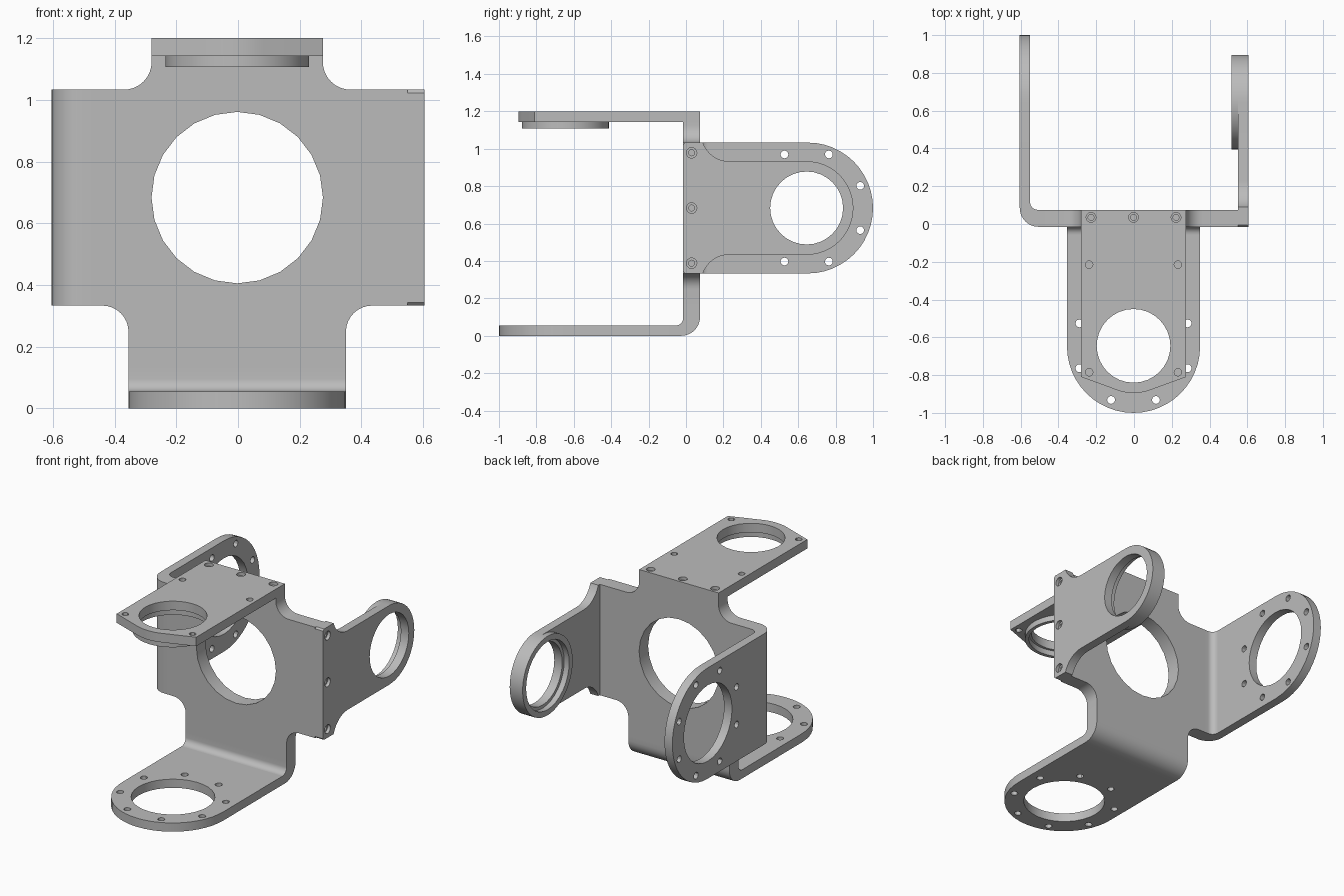
import bpy, bmesh
from math import sin, cos, radians
from mathutils import Matrix, Vector

cube = bpy.data.objects.get("Cube")
if cube:
    bpy.data.objects.remove(cube, do_unlink=True)

grey = bpy.data.materials.new("machined_grey")
grey.use_nodes = True
colour = (0.5, 0.5, 0.5, 1)
grey.diffuse_color = colour
grey.node_tree.nodes["Principled BSDF"].inputs["Base Color"].default_value = colour

X, Y, Z = Vector((1, 0, 0)), Vector((0, 1, 0)), Vector((0, 0, 1))


def arc(cu, cv, r, start, end, steps=8):
    angles = [radians(start + (end - start) * i / steps) for i in range(steps + 1)]
    return [(cu + r * cos(a), cv + r * sin(a)) for a in angles]


def circle(cu, cv, r, sides=32):
    return arc(cu, cv, r, 0, 360, sides)[:-1]


def slab(name, outline, holes, origin, u, v, depth):
    """Flat plate with holes, drawn in the u-v plane and thickened along u x v."""
    curve = bpy.data.curves.new(name + "_profile", 'CURVE')
    curve.dimensions = '2D'
    curve.fill_mode = 'BOTH'
    curve.extrude = depth / 2
    for loop in [outline] + holes:
        spline = curve.splines.new('POLY')
        spline.points.add(len(loop) - 1)
        for point, (a, b) in zip(spline.points, loop):
            point.co = (a, b, 0, 1)
        spline.use_cyclic_u = True
    temp = bpy.data.objects.new(name + "_profile", curve)
    bpy.context.collection.objects.link(temp)
    graph = bpy.context.evaluated_depsgraph_get()
    graph.update()
    mesh = bpy.data.meshes.new_from_object(temp.evaluated_get(graph))
    bpy.data.objects.remove(temp, do_unlink=True)

    w = u.cross(v)
    frame = Matrix((u, v, w)).transposed().to_4x4()
    frame.translation = Vector(origin) + w * depth / 2
    bm = bmesh.new()
    bm.from_mesh(mesh)
    bmesh.ops.remove_doubles(bm, verts=bm.verts, dist=0.0001)
    bm.transform(frame)
    bmesh.ops.recalc_face_normals(bm, faces=bm.faces)
    bm.to_mesh(mesh)
    bm.free()
    mesh.materials.clear()
    mesh.materials.append(grey)
    obj = bpy.data.objects.new(name, mesh)
    bpy.context.collection.objects.link(obj)
    bpy.ops.object.select_all(action='DESELECT')
    obj.select_set(True)
    bpy.context.view_layer.objects.active = obj
    bpy.ops.object.shade_smooth_by_angle(angle=radians(30))
    return obj


MID = 0.683     # height of the side arms' centre line
CX = -0.0025    # centre of the upper and lower tabs
PIVOT = 0.645   # distance of each arm's ring centre

# Cross-shaped back plate with filleted inner corners
cross = ([(-0.475, 0.333)] + arc(-0.44, 0.248, 0.085, 90, 0)
         + [(-0.355, 0.13), (0.35, 0.13)] + arc(0.435, 0.248, 0.085, 180, 90)
         + [(0.55, 0.333), (0.55, 1.033)] + arc(0.365, 1.123, 0.09, 270, 180)
         + [(0.275, 1.143), (-0.28, 1.143)] + arc(-0.37, 1.123, 0.09, 0, -90)
         + [(-0.475, 1.033)])
slab("back_plate", cross, [circle(CX, MID, 0.278, 24)], (0, 0.075, 0), X, Z, 0.09)

# Rounded bends joining the back plate to its folded arms
bend = (arc(0.1, 0.1, 0.1, 180, 270) + [(0.13, 0), (0.13, 0.055)]
        + arc(0.13, 0.095, 0.04, 270, 180) + [(0.09, 0.13), (0, 0.13)])
slab("lower_bend", bend, [], (0.35, 0.075, 0), -Y, Z, 0.705)
slab("right_bend", bend, [], (-0.605, -0.015, 1.033), Y, X, 0.7)


# Folded arms: round end, large bore and a ring of eight bolt holes
def folded_arm(name, start, half, origin, u, v):
    outline = ([(start, -half)] + arc(PIVOT, 0, half, -90, 90, 24)
               + [(start, half)])
    # the round end reaches one unit from the centre
    outline = [(a + (1 - PIVOT - half) if a > PIVOT else a, b) for a, b in outline]
    bolts = [circle(PIVOT + a, b, 0.021, 12)
             for a, b in arc(0, 0, 0.31, 22.5, 337.5, 7)]
    slab(name, outline, [circle(PIVOT, 0, 0.24)] + bolts, origin, u, v, 0.055)


folded_arm("lower_arm", 0.055, 0.3525, (CX, 0, 0), -Y, X)
folded_arm("right_arm", 0.115, 0.35, (-0.605, 0, MID), Y, Z)

# Bolted left arm with a narrowed waist
half_waist = [(-0.015, 0.34), (-0.005, 0.35), (0.09, 0.35)] + arc(0.23, 0.398, 0.148, 199, 270)
waist = (half_waist + arc(PIVOT, 0, 0.25, 90, -90, 24)
         + [(a, -b) for a, b in reversed(half_waist)])
left_screws = [(0.03, s * 0.295) for s in (-1, 0, 1)]
slab("left_arm", waist,
     [circle(PIVOT, 0, 0.195)] + [circle(a, b, 0.028, 16) for a, b in left_screws],
     (0.55, 0, MID), Y, Z, 0.055)
slab("left_bearing_ring", circle(PIVOT, 0, 0.25, 48), [circle(PIVOT, 0, 0.215)],
     (0.515, 0, MID), Y, Z, 0.035)

# Bolted upper arm with a shallow pointed end
upper = ([(-0.075, -0.2775), (0.81, -0.2775)] + arc(PIVOT, 0, 0.25, -20, 20)
         + [(0.81, 0.2775), (-0.075, 0.2775)])
upper_screws = [(-0.035, s * 0.225) for s in (-1, 0, 1)]
pin_holes = [circle(a, s * 0.235, 0.02, 12) for a in (0.215, 0.785) for s in (-1, 1)]
slab("upper_arm", upper,
     [circle(PIVOT, 0, 0.195)] + pin_holes
     + [circle(a, b, 0.026, 16) for a, b in upper_screws],
     (CX, 0, 1.143), -Y, X, 0.057)
slab("upper_bearing_ring", circle(PIVOT, 0, 0.232, 48), [circle(PIVOT, 0, 0.21)],
     (CX, 0, 1.107), -Y, X, 0.036)

# Recessed socket screws holding the bolted arms
for i, (a, b) in enumerate(left_screws):
    slab(f"left_screw_{i + 1}", circle(a, b, 0.028, 16), [circle(a, b, 0.016, 12)],
         (0.55, 0, MID), Y, Z, 0.035)
for i, (a, b) in enumerate(upper_screws):
    slab(f"upper_screw_{i + 1}", circle(a, b, 0.026, 16), [circle(a, b, 0.016, 12)],
         (CX, 0, 1.143), -Y, X, 0.037)
